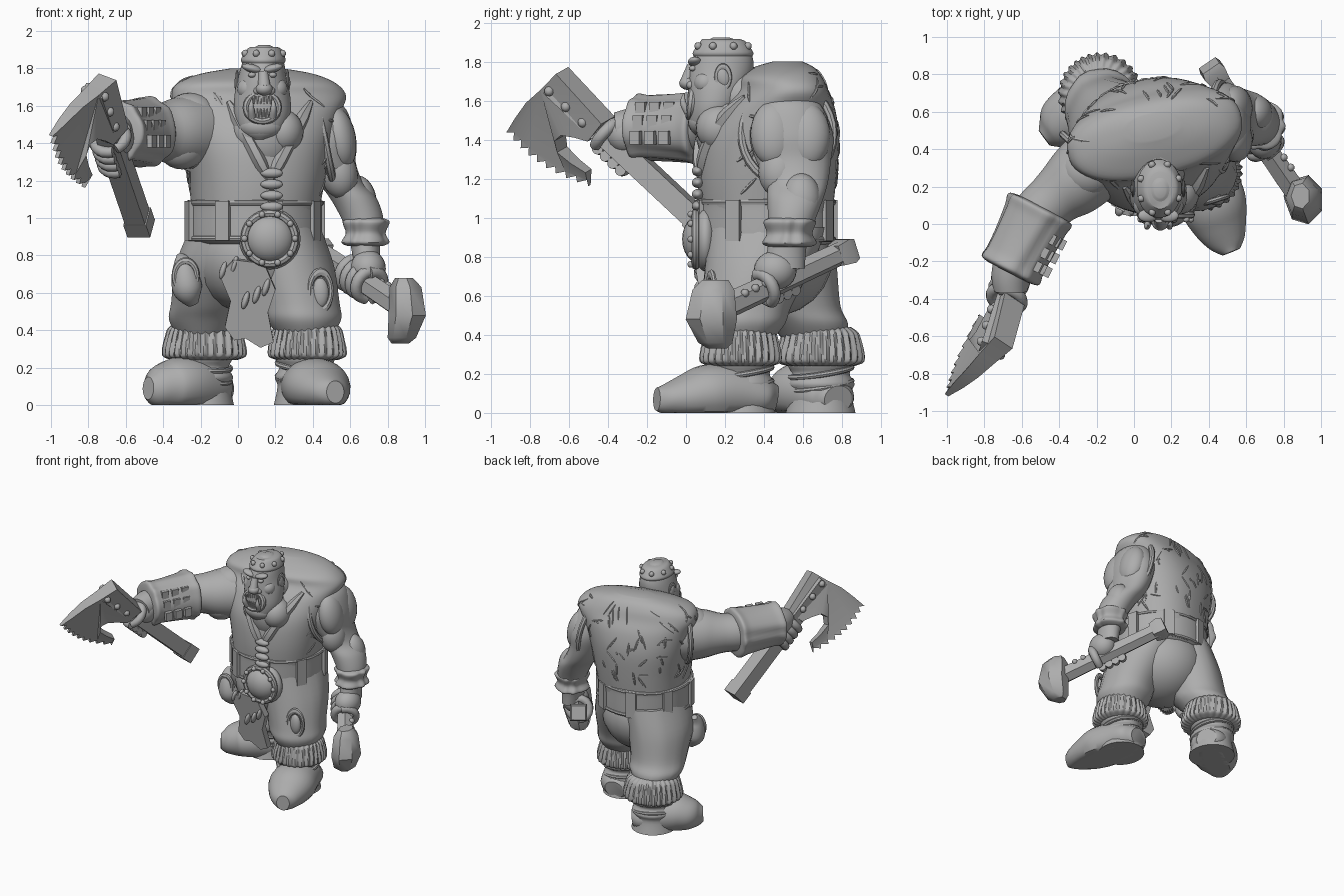
import bpy, bmesh, math, random
from math import sin, cos, pi
from mathutils import Vector
from mathutils.bvhtree import BVHTree

if "Cube" in bpy.data.objects:
    bpy.data.objects.remove(bpy.data.objects["Cube"])
random.seed(4)
grey = bpy.data.materials.new("stone_grey")
grey.use_nodes = True
grey.diffuse_color = (.42, .42, .42, 1)
grey.node_tree.nodes["Principled BSDF"].inputs["Base Color"].default_value = grey.diffuse_color
parts = []


def register(obj, name):
    obj.name = name
    obj.data.materials.clear()
    obj.data.materials.append(grey)
    parts.append(obj)
    return obj


def from_bmesh(bm, name):
    bmesh.ops.recalc_face_normals(bm, faces=bm.faces)
    mesh = bpy.data.meshes.new(name)
    bm.to_mesh(mesh)
    bm.free()
    obj = bpy.data.objects.new(name, mesh)
    bpy.context.collection.objects.link(obj)
    return register(obj, name)


def spline(rings, steps):
    """Smooth interpolation of rings (x, y, z, radius_a, radius_b); one step keeps straight lines."""
    out, last = [], len(rings) - 1
    for i in range(last):
        a, b, c, d = (rings[max(0, min(last, i + k))] for k in (-1, 0, 1, 2))
        for s in range(steps):
            t = s / steps
            out.append([q + t / 2 * (r - p + t * (2*p - 5*q + 4*r - w + t * (3*q - p - 3*r + w)))
                        for p, q, r, w in zip(a, b, c, d)])
    return out + [list(rings[last])]


def sweep(name, rings, sides=24, flat=False, ridges=0, depth=0, steps=5, boxy=1, yaw=0):
    """Skin along rings; flat keeps every ring level, otherwise rings follow the path."""
    dense = spline(rings, steps)
    points = [Vector(r[:3]) for r in dense]
    bm, loops, u = bmesh.new(), [], None
    for i, r in enumerate(dense):
        t = (points[min(i + 1, len(points) - 1)] - points[max(i - 1, 0)]).normalized()
        if flat:
            u, v = Vector((cos(yaw), sin(yaw), 0)), Vector((-sin(yaw), cos(yaw), 0))
        else:
            if u is None:
                u = t.cross(Vector((0, 0, 1))) if abs(t.z) < .95 else Vector((1, 0, 0))
            u = (u - t * u.dot(t)).normalized()
            v = u.cross(t)
        loop = []
        for k in range(sides):
            a = 2 * pi * (k + .5) / sides
            swell = 1 + depth * cos(ridges * a + 1.5 * sin(3 * a) + i * .12)
            ca, sa = (math.copysign(abs(f) ** boxy, f) * swell for f in (cos(a), sin(a)))
            p = points[i] + u * ca * r[3] + v * sa * r[-1]
            p.z = max(p.z, 0)
            loop.append(bm.verts.new(p))
        loops.append(loop)
    for low, high in zip(loops, loops[1:]):
        for k in range(sides):
            j = (k + 1) % sides
            bm.faces.new((low[k], low[j], high[j], high[k]))
    bm.faces.new(loops[0][::-1])
    bm.faces.new(loops[-1])
    return from_bmesh(bm, name)


def slab(name, outline, normal):
    """Plate from (point, half thickness) pairs lying in one plane."""
    bm, normal = bmesh.new(), Vector(normal).normalized()
    front = [bm.verts.new(p) for p, h in outline]
    back = [bm.verts.new(p) for p, h in outline]
    twin = dict(zip(front, back))
    caps = bmesh.ops.triangulate(bm, faces=[bm.faces.new(front)], ngon_method='EAR_CLIP')["faces"]
    for face in caps:
        bm.faces.new([twin[v] for v in reversed(face.verts)])
    for k, (p, h) in enumerate(outline):
        bm.faces.new((front[k - 1], front[k], back[k], back[k - 1]))
        front[k].co += normal * h
        back[k].co -= normal * h
    return from_bmesh(bm, name)


def blob(name, place, radii, turn=(0, 0, 0), segments=24):
    bpy.ops.mesh.primitive_uv_sphere_add(segments=segments, ring_count=segments // 2, location=place, rotation=turn)
    bpy.context.object.scale = radii
    return register(bpy.context.object, name)


def ring(name, place, radii, thick, turn=(0, 0, 0)):
    bpy.ops.mesh.primitive_torus_add(major_radius=1, minor_radius=thick, major_segments=32,
                                     minor_segments=8, location=place, rotation=turn)
    bpy.context.object.scale = radii
    return register(bpy.context.object, name)


def plate(name, place, half, yaw):
    bpy.ops.mesh.primitive_cube_add(location=place, rotation=(0, 0, yaw))
    bpy.context.object.scale = half
    register(bpy.context.object, name)


def stud(name, place, size=.022):
    blob(name, place, (size,) * 3, segments=10)


def fist(name, centre, along, out, reach):
    """Four fingers and a thumb curled around a shaft."""
    centre, along = Vector(centre), Vector(along).normalized()
    out = (Vector(out) - along * Vector(out).dot(along)).normalized()
    across = along.cross(out)
    for i in range(5):
        thumb = i == 4
        arc = []
        for k in range(7):
            a = (.2 - k * .17 if thumb else -.1 + k * .2) * pi
            p = centre + along * (.08 if thumb else -.1 + i * .055) + (out * cos(a) + across * sin(a)) * reach
            arc.append((*p, .035 - k * .001))
        sweep(name + ("_thumb" if thumb else "_finger"), arc, sides=10, steps=2)
    blob(name + "_palm", centre + out * reach * .9, (.095, .11, .1))


# Trousers, fur cuffs and boots
sweep("left_trouser", [(.24, .42, .95, .2, .3), (.28, .37, .75, .23, .27), (.33, .31, .55, .21, .23),
                       (.35, .29, .46, .2, .22), (.36, .28, .38, .15, .17)], flat=True, ridges=5, depth=.02)
sweep("right_trouser", [(-.04, .45, .95, .22, .3), (-.11, .49, .75, .23, .28), (-.15, .57, .55, .21, .22),
                        (-.17, .63, .46, .2, .2), (-.18, .66, .38, .15, .17)], flat=True, ridges=5, depth=.02)
blob("pelvis", (.08, .42, .79), (.33, .33, .3))
for side, x, y, size in (("left", .37, .28, .2), ("right", -.18, .69, .215)):
    profile = ((.44, .7), (.41, .88), (.36, .96), (.3, 1.02), (.26, 1), (.24, .78))
    sweep(side + "_fur_cuff", [(x, y, z, size * f, size * f) for z, f in profile],
          sides=160, flat=True, ridges=30, depth=.035)
    sweep(side + "_boot_shaft", [(x - .01, y, z, .15 + f, .16 + f) for z, f in
                                 ((.3, -.02), (.25, .01), (.2, -.01), (.15, .015), (.1, 0), (0, .02))], flat=True)
    for z in (.21, .14):
        ring(side + "_boot_wrap", (x - .01, y, z), (.15, .16, .15), .1, (.15, .1, 0))
sweep("left_boot", [(.34, .46, .07, .08, .07), (.35, .4, .08, .14, .1), (.38, .28, .1, .16, .14),
                    (.42, .12, .1, .18, .15), (.46, 0, .08, .15, .12), (.5, -.1, .07, .1, .08),
                    (.52, -.15, .07, .05, .06)])
sweep("right_boot", [(-.06, .78, .07, .08, .07), (-.11, .75, .08, .13, .1), (-.2, .67, .1, .16, .15),
                     (-.3, .59, .11, .17, .15), (-.38, .54, .1, .15, .13), (-.44, .49, .09, .1, .1),
                     (-.48, .46, .09, .05, .06)])

# Vest, turned so that the right shoulder leads
vest = sweep("vest", [(.09, .41, .98, .33, .33), (.1, .415, 1.2, .36, .35), (.1, .43, 1.4, .4, .345),
                      (.105, .455, 1.55, .44, .295), (.11, .475, 1.65, .475, .23), (.1, .47, 1.72, .43, .205),
                      (.1, .5, 1.77, .31, .14), (.1, .52, 1.8, .14, .07)], sides=48, flat=True, boxy=.86, yaw=.22)
shape = bmesh.new()
shape.from_mesh(vest.data)
tree = BVHTree.FromBMesh(shape)
shape.free()


def cord_on_vest(name, rays, thick):
    """Cord snapped to the vest along (start, target) rays, tapered at both ends."""
    hits = [tree.ray_cast(a, b - a)[0] for a, b in rays]
    if all(hits):
        sweep(name, [(*h, thick * (.4 if k in (0, len(hits) - 1) else 1)) for k, h in enumerate(hits)], sides=6, steps=2)


# Slashes and stitches laid on the vest
for i in range(75):
    theta, height = random.uniform(-.5, 3.6), random.uniform(1.15, 1.74)
    lean, rise = random.uniform(-.12, .12), random.uniform(-.06, .06)
    rays = []
    for k in (-1, -.5, 0, .5, 1):
        level = min(height + k * rise, 1.76)
        rays.append((Vector((.1 + cos(theta + k * lean) * 2, .47 + sin(theta + k * lean) * 2, level)),
                     Vector((.1, .47, level))))
    cord_on_vest("vest_slash", rays, .008)

# Bare chest, lapels and lacing
blob("chest", (.15, .2, 1.44), (.17, .15, .2))
for side in (-1, 1):
    blob("chest_muscle", (.155 + side * .085, .17, 1.46), (.11, .12, .12))
    cord_on_vest("lapel", [(Vector((.17 + side * f * .22, -1, 1.2 + f * .42)), Vector((.17 + side * f * .22, 1, 1.2 + f * .42)))
                           for f in (0, .2, .4, .6, .8, 1)], .035)
for i in range(4):
    blob("vest_knot", (.18, .06, 1.06 + i * .06), (.06, .03, .027))
ring("left_armhole", (.46, .52, 1.43), (.26, .235, .24), .09, (0, pi / 2 - .2, 0))
ring("right_armhole", (-.22, .33, 1.48), (.22, .22, .22), .09, (pi / 2, 0, -.75))

# Belt, buckle and hanging hide
sweep("belt", [(.09, .41, z, .345 + f, .335 + f) for z, f in
               ((.86, -.02), (.88, .01), (.91, .015), (1.05, .015), (1.08, .015), (1.1, -.01))], sides=48, flat=True)
for z in (.89, 1.08):
    ring("belt_edge", (.09, .41, z), (.355, .345, .345), .045)
for i in range(8):
    a = i * pi / 4 + .3
    plate("belt_plate", (.09 + .36 * cos(a), .41 + .35 * sin(a), .985), (.02, .04, .105), a)
blob("buckle_dome", (.17, .08, .89), (.13, .1, .13))
blob("buckle_plate", (.17, .1, .89), (.165, .07, .165))
ring("buckle_rim", (.17, .05, .89), (.135, .135, .135), .16, (pi / 2, 0, 0))
for i in range(10):
    stud("buckle_stud", (.17 + .135 * cos(i * pi / 5), .025, .89 + .135 * sin(i * pi / 5)), .018)
hide = ((-.07, .42), (-.02, .35), (.04, .36), (.12, .31), (.19, .34), (.16, .5), (.2, .62), (.14, .76),
        (-.02, .78), (-.1, .7), (-.04, .56))
slab("loincloth", [((x, .2 - z * .17, z), .025) for x, z in hide], (0, 1, .17))
for x, z in ((-.08, .72), (-.02, .75), (.04, .56), (.1, .59), (.15, .63)):
    blob("hide_lace", (x, .07, z), (.018, .03, .05), (0, .3, 0), 12)
sweep("hip_pouch", [(-.31, .33, .8, .02), (-.29, .29, .74, .06), (-.27, .28, .62, .08), (-.24, .3, .54, .03)])
ring("pouch_rim", (-.28, .24, .69), (.06, .08, .06), .25, (pi / 2, 0, 0))
blob("knee_patch", (.44, .13, .6), (.045, .03, .08))
ring("knee_patch_rim", (.44, .13, .61), (.06, .1, .06), .25, (pi / 2, 0, .3))

# Neck and head
sweep("neck", [(.12, .48, 1.55, .18), (.12, .35, 1.6, .17), (.13, .2, 1.63, .13)])
sweep("head", [(.12, .1, 1.42, .05, .05), (.125, .11, 1.46, .11, .09), (.13, .14, 1.55, .15, .13),
               (.13, .16, 1.65, .15, .15), (.13, .18, 1.75, .13, .165), (.135, .19, 1.83, .112, .15),
               (.14, .19, 1.89, .085, .11), (.14, .18, 1.925, .03, .04)], sides=32, flat=True)
sweep("head_band", [(.135, .19, 1.83, .115, .153), (.135, .19, 1.85, .12, .155), (.14, .19, 1.9, .095, .12),
                    (.14, .18, 1.915, .07, .1)], flat=True)
for i in range(8):
    a = i * pi / 4 + .4
    stud("band_stud", (.138 + .108 * cos(a), .19 + .138 * sin(a), 1.88), .02)
blob("jaw", (.125, .1, 1.49), (.12, .09, .075))
ring("lips", (.13, .03, 1.59), (.085, .075, .1), .24, (pi / 2 - .12, 0, 0))
blob("nose", (.14, .01, 1.69), (.045, .045, .035))
sweep("nose_bridge", [(.135, .03, 1.78, .025), (.14, .005, 1.7, .035)], sides=12)
for side in (-1, 1):
    x = .13 + side * .055
    blob("brow", (x, .045, 1.8), (.055, .035, .022), (0, side * -.25, 0))
    blob("eye", (x, .035, 1.765), (.022, .02, .015), segments=16)
    blob("cheek", (x + side * .02, .1, 1.69), (.06, .06, .06))
    blob("nostril", (.14 + side * .035, .025, 1.68), (.024, .024, .022), segments=12)
    ring("ear", (.13 + side * .135, .19, 1.72), (.055, .035, .025), .3, (0, pi / 2, 0))
    blob("ear_lobe", (.13 + side * .13, .19, 1.72), (.02, .035, .05), (.3, 0, 0))
    sweep("tusk", [(x, .01, 1.54, .02), (x + side * .005, -.015, 1.59, .016), (x, -.01, 1.64, .003)], sides=10)
for i in range(6):
    x = .085 + i * .018
    sweep("lower_tooth", [(x, .015, 1.54, .011), (x, .005, 1.585, .003)], sides=8)
    sweep("upper_tooth", [(x, .02, 1.65, .011), (x, .01, 1.61, .003)], sides=8)

# Left arm and torn cuff
sweep("left_arm", [(.44, .52, 1.64, .05, .08), (.46, .53, 1.58, .12, .16), (.48, .54, 1.43, .145, .215),
                   (.5, .55, 1.3, .13, .195), (.55, .57, 1.19, .12, .16), (.62, .56, 1.1, .125, .145),
                   (.67, .54, .98, .11, .12), (.68, .52, .86, .08, .1), (.69, .5, .74, .07, .11)], flat=True)
for place, size in (((.54, .45, 1.43), (.09, .12, .17)), ((.54, .62, 1.42), (.09, .12, .17)),
                    ((.54, .48, 1.24), (.1, .11, .14)), ((.65, .59, 1.1), (.09, .1, .13))):
    blob("left_arm_muscle", place, size, (0, -.2, 0))
sweep("left_cuff", [(.68, .53, z, .12 + f, .13 + f) for z, f in
                    ((1, -.03), (.98, .005), (.92, -.015), (.87, .005), (.85, -.03))],
      sides=60, flat=True, ridges=7, depth=.05)

# Right arm and strapped bracer
sweep("right_arm", [(-.05, .46, 1.48, .2), (-.2, .33, 1.46, .2), (-.32, .22, 1.46, .185), (-.43, .13, 1.46, .15),
                    (-.55, 0, 1.46, .14), (-.65, -.24, 1.46, .11), (-.66, -.36, 1.45, .09)])
blob("right_shoulder_muscle", (-.25, .28, 1.55), (.15, .14, .12))
blob("right_upper_arm_muscle", (-.3, .2, 1.38), (.13, .12, .12))
top, tip = Vector((-.49, .09, 1.46)), Vector((-.67, -.26, 1.46))
sweep("bracer", [(*top.lerp(tip, f), r) for f, r in
                 ((0, .14), (.04, .19), (.2, .18), (.5, .17), (.8, .165), (.96, .17), (1, .12))],
      sides=48, ridges=7, depth=.03)
for f in (.33, .54, .75):
    for lift in (-.05, .03, .1):
        reach = .165 - lift * .4
        plate("bracer_strap", top.lerp(tip, f) + Vector((.89, -.46, 0)) * reach + Vector((0, 0, lift)), (.016, .028, .034), -.47)

# Axe with a notched edge
grip, crown = Vector((-.52, .1, .95)), Vector((-.77, -.68, 1.68))
haft = crown - grip
sweep("axe_handle", [(*grip, .08), (*crown, .08)], sides=4, steps=1)
sweep("axe_pommel", [(*grip.lerp(crown, f), .09) for f in (-.01, .08)], sides=4, steps=1)
fist("right_hand", grip.lerp(crown, .575), haft, (.05, .2, 1), .085)
blade = [(-.47, 1.41, .065), (-.4, 1.5, .065), (-.635, 1.755, .06), (-.72, 1.67, .05), (-.8, 1.6, .04), (-.86, 1.52, .03)]
for i in range(19):
    f, bite = i / 18, .022 * (i % 2) - .03 * sin(i / 18 * pi)
    blade.append((-.915 + .42 * f + bite, 1.44 - .275 * f + bite, .012))
blade += [(-.5, 1.24, .03), (-.57, 1.29, .04), (-.635, 1.35, .05), (-.645, 1.41, .055), (-.61, 1.44, .06), (-.54, 1.43, .065)]
slab("axe_head", [((-.995 + .664 * (y + .91) + .376 * (z - 1.45), y, z), h) for y, z, h in blade], (1, -.664, -.376))
for f in (.76, .87, .98):
    for side in (-1, 1):
        stud("axe_bolt", grip.lerp(crown, f) + Vector((.052, -.037, -.017)) * side, .026)

# Stone hammer
pommel, neck = Vector((.42, .82, .83)), Vector((.88, .15, .52))
sweep("hammer_handle", [(*pommel, .06), (*neck, .068)], sides=6, steps=1)
sweep("hammer_pommel", [(*pommel.lerp(neck, f), r) for f, r in ((-.04, .075), (0, .09), (.08, .075))], sides=4, steps=1)
sweep("hammer_head", [(.89, .15, .68, .05, .07), (.9, .14, .63, .09, .11), (.91, .13, .48, .105, .135),
                      (.88, .15, .36, .08, .09), (.87, .16, .33, .05, .05)], sides=7, flat=True, steps=1)
for f in (.65, .73, .81):
    stud("handle_stud", pommel.lerp(neck, f) + Vector((.045, .025, .035)))
fist("left_hand", pommel.lerp(neck, .53), neck - pommel, (.3, .1, 1), .08)

# Smooth shading with sharp edges kept
bpy.ops.object.select_all(action='DESELECT')
for obj in parts:
    obj.select_set(True)
bpy.context.view_layer.objects.active = parts[0]
bpy.ops.object.shade_smooth_by_angle(angle=.7)
